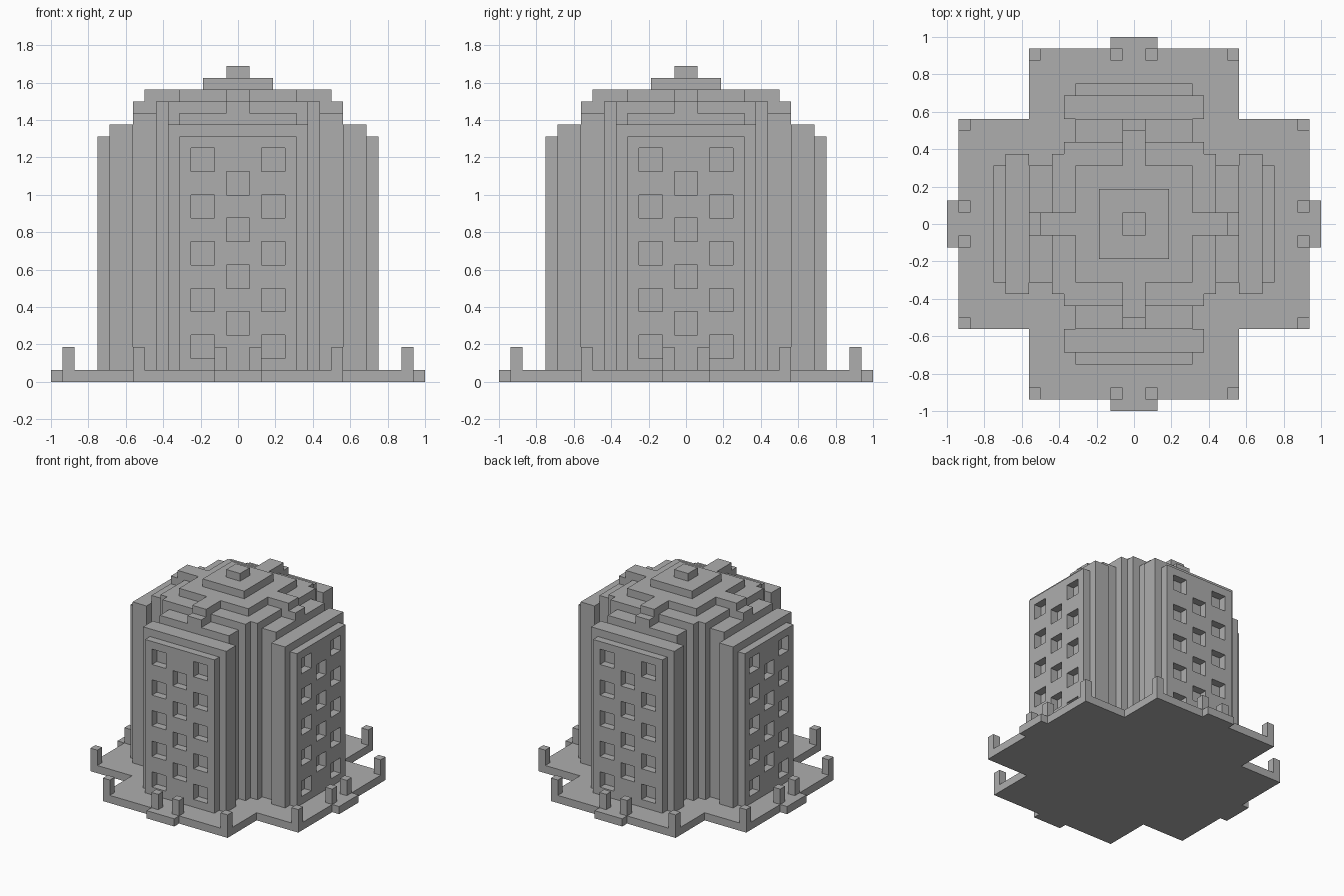
import bpy, bmesh
from math import pi
from mathutils import Matrix, Vector

U = 1 / 16  # one building block

cube = bpy.data.objects.get("Cube")
if cube:
    bpy.data.objects.remove(cube, do_unlink=True)

stone = bpy.data.materials.new("grey_stone")
stone.use_nodes = True
colour = (0.42, 0.42, 0.42, 1)
stone.diffuse_color = colour
stone.node_tree.nodes["Principled BSDF"].inputs["Base Color"].default_value = colour


def finish(bm, name, side=0, recalc=True):
    """Scale to size, turn to one of the four sides and add to the scene."""
    if recalc:
        bmesh.ops.recalc_face_normals(bm, faces=bm.faces)
    bm.transform(Matrix.Rotation(side * pi / 2, 4, 'Z') @ Matrix.Scale(U, 4))
    mesh = bpy.data.meshes.new(name)
    bm.to_mesh(mesh)
    bm.free()
    mesh.materials.append(stone)
    obj = bpy.data.objects.new(name, mesh)
    bpy.context.collection.objects.link(obj)


def box(name, side, x, y, z):
    bm = bmesh.new()
    bmesh.ops.create_cube(bm, size=1)
    for v in bm.verts:
        v.co = [r[0] if c < 0 else r[1] for r, c in zip((x, y, z), v.co)]
    finish(bm, name, side)


def slab(name, quarter, z0, z1):
    """Extrude a quarter outline repeated around the z axis."""
    bm = bmesh.new()
    verts = []
    for k in range(4):
        turn = Matrix.Rotation(k * pi / 2, 3, 'Z')
        verts += [bm.verts.new(turn @ Vector((x, y, z0))) for x, y in quarter]
    face = bm.faces.new(verts)
    ext = bmesh.ops.extrude_face_region(bm, geom=[face], use_keep_orig=True)
    top = [g for g in ext["geom"] if isinstance(g, bmesh.types.BMVert)]
    bmesh.ops.translate(bm, verts=top, vec=(0, 0, z1 - z0))
    finish(bm, name)


def facade(name, side):
    """Wall panel with staggered square windows sunk one block deep."""
    bm = bmesh.new()
    xs = [-5, -4, -2, -1, 1, 2, 4, 5]
    zs = [1] + list(range(2, 21, 2)) + [21]
    grid = [[bm.verts.new((x, -12, z)) for x in xs] for z in zs]
    windows = []
    for j in range(len(zs) - 1):
        for i in range(len(xs) - 1):
            f = bm.faces.new((grid[j][i], grid[j][i + 1],
                              grid[j + 1][i + 1], grid[j + 1][i]))
            outer = i in (1, 5) and j % 2 == 1
            middle = i == 3 and j % 2 == 0 and 0 < j < len(zs) - 2
            if outer or middle:
                windows.append(f)
    # panel rim
    rim = [e for e in bm.edges if e.is_boundary]
    ext = bmesh.ops.extrude_edge_only(bm, edges=rim)
    back = [g for g in ext["geom"] if isinstance(g, bmesh.types.BMVert)]
    bmesh.ops.translate(bm, verts=back, vec=(0, 1, 0))
    # window recesses
    sunk = bmesh.ops.extrude_discrete_faces(bm, faces=windows)["faces"]
    for f in sunk:
        bmesh.ops.translate(bm, verts=f.verts, vec=(0, 1, 0))
    finish(bm, name, side)


# Cross-shaped base with a step on each side
slab("base", [(16, -2), (16, 2), (15, 2), (15, 9), (9, 9), (9, 15), (2, 15)], 0, 1)

# Tower core and stepped roof
slab("core", [(7, -6), (7, 6), (6, 6)], 1, 24)
slab("roof_cross", [(8, -1), (8, 1), (5, 1), (5, 5), (1, 5)], 24, 25)
slab("roof_tier", [(3, 3)], 25, 26)
slab("roof_cap", [(1, 1)], 26, 27)

# Four identical wings with their posts
for s, label in enumerate(("front", "left", "back", "right")):
    box(label + "_inner_wing", s, (-5, 5), (-9, -7), (1, 23))
    box(label + "_outer_wing", s, (-6, 6), (-11, -9), (1, 22))
    box(label + "_roof_arm", s, (-1, 1), (-9, -7), (23, 24))
    facade(label + "_facade", s)
    for n, x in enumerate((-9, -2, 1, 8)):
        box(f"{label}_post_{n + 1}", s, (x, x + 1), (-15, -14), (1, 3))
